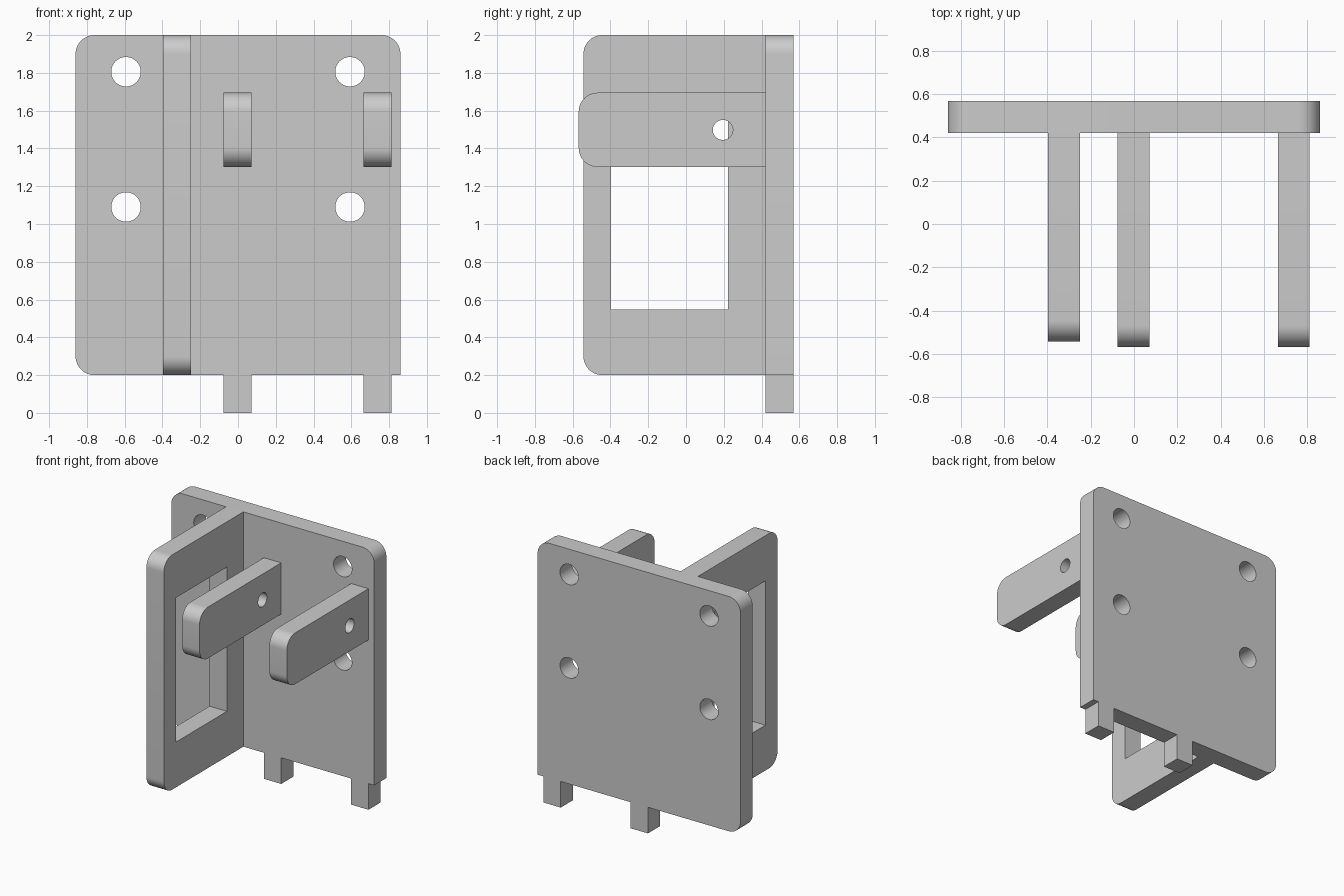
import bpy, bmesh
from math import sin, cos, pi
from mathutils import Matrix

cube = bpy.data.objects.get("Cube")
if cube:
    bpy.data.objects.remove(cube, do_unlink=True)

grey = bpy.data.materials.new("plain grey")
grey.use_nodes = True
COLOUR = (0.6, 0.6, 0.6, 1)
grey.diffuse_color = COLOUR
grey.node_tree.nodes["Principled BSDF"].inputs["Base Color"].default_value = COLOUR

THICK = 0.147
ROUND = 0.1
# Profile axes: u, v, depth mapped to the world
FACING_FRONT = Matrix.Rotation(pi / 2, 4, 'X')
FACING_SIDE = Matrix(((0, 0, 1, 0), (1, 0, 0, 0), (0, 1, 0, 0), (0, 0, 0, 1)))


def arc(u, v, r, start, sweep, steps):
    return [(u + r * cos(start + sweep * i / steps), v + r * sin(start + sweep * i / steps))
            for i in range(steps + 1)]


def circle(u, v, r):
    return arc(u, v, r, 0, 2 * pi, 40)[:-1]


def corner(u, v, su, sv, start):
    """Rounded corner; su and sv point towards the inside."""
    return arc(u + su * ROUND, v + sv * ROUND, ROUND, start, pi / 2, 12)


def rect(u0, u1, v0, v1):
    return [(u0, v0), (u1, v0), (u1, v1), (u0, v1)]


def panel(name, loops, turn, location):
    """Flat panel from an outline followed by its openings."""
    curve = bpy.data.curves.new(name, 'CURVE')
    curve.dimensions = '2D'
    curve.fill_mode = 'BOTH'
    curve.extrude = THICK / 2
    for loop in loops:
        spline = curve.splines.new('POLY')
        spline.points.add(len(loop) - 1)
        for point, (u, v) in zip(spline.points, loop):
            point.co = (u, v, 0, 1)
        spline.use_cyclic_u = True
    source = bpy.data.objects.new(name + " profile", curve)
    bpy.context.collection.objects.link(source)
    bpy.context.view_layer.update()
    evaluated = source.evaluated_get(bpy.context.evaluated_depsgraph_get())
    mesh = bpy.data.meshes.new_from_object(evaluated)
    bpy.data.objects.remove(source, do_unlink=True)
    bpy.data.curves.remove(curve)

    bm = bmesh.new()
    bm.from_mesh(mesh)
    bmesh.ops.remove_doubles(bm, verts=bm.verts, dist=0.0001)
    bmesh.ops.transform(bm, matrix=turn, verts=bm.verts)
    bmesh.ops.recalc_face_normals(bm, faces=bm.faces)
    bm.to_mesh(mesh)
    bm.free()
    mesh.name = name
    mesh.materials.clear()
    mesh.materials.append(grey)
    obj = bpy.data.objects.new(name, mesh)
    obj.location = location
    bpy.context.collection.objects.link(obj)
    bpy.ops.object.select_all(action='DESELECT')
    obj.select_set(True)
    bpy.context.view_layer.objects.active = obj
    bpy.ops.object.shade_smooth_by_angle(angle=pi / 6)
    return obj


# Back plate: three rounded corners, one square corner, two feet, four holes
WIDE, BASE, TOP = 0.86, 0.2, 2.0
ARMS = {"right_arm": -0.002, "left_arm": 0.738}
outline = corner(-WIDE, BASE, 1, 1, pi)
for x in ARMS.values():
    a, b = x - THICK / 2, x + THICK / 2
    outline += [(a, BASE), (a, 0), (b, 0), (b, BASE)]
outline += [(WIDE, BASE)]
outline += corner(WIDE, TOP, -1, -1, 0) + corner(-WIDE, TOP, 1, -1, pi / 2)
holes = [circle(x, z, 0.078) for x in (-0.593, 0.593) for z in (1.09, 1.806)]
panel("back_plate", [outline] + holes, FACING_FRONT, (0, 0.495, 0))

# Upright fin with a rectangular window
JOIN = 0.4215
fin = corner(-0.543, BASE, 1, 1, pi) + [(JOIN, BASE), (JOIN, TOP)]
fin += corner(-0.543, TOP, 1, -1, pi / 2)
panel("window_fin", [fin, rect(-0.397, 0.222, 0.547, 1.653)], FACING_SIDE, (-0.323, 0, 0))

# Two forward arms, each with a pin hole
arm = corner(-0.568, 1.302, 1, 1, pi) + [(JOIN, 1.302), (JOIN, 1.695)]
arm += corner(-0.568, 1.695, 1, -1, pi / 2)
for name, x in ARMS.items():
    panel(name, [arm, circle(0.195, 1.498, 0.053)], FACING_SIDE, (x, 0, 0))
